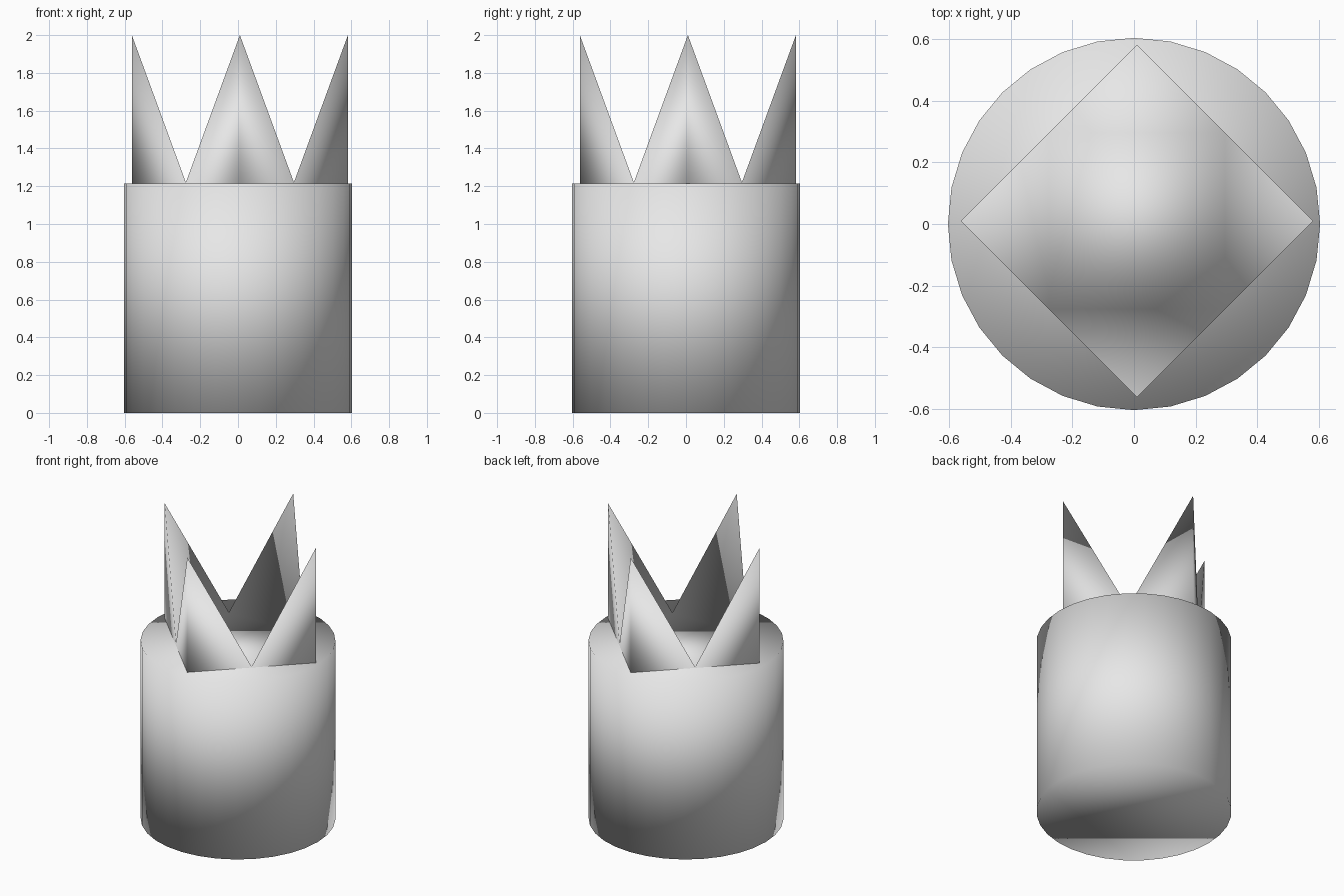
import bpy, bmesh, math

cube = bpy.data.objects.get("Cube")
if cube:
    bpy.data.objects.remove(cube)

RADIUS, HEIGHT, TIP = 0.604, 1.215, 2.0
SPIKE_RADIUS, OFFSET = 0.572, 0.01

grey = bpy.data.materials.new("plain grey")
grey.use_nodes = True
grey.diffuse_color = (0.8, 0.8, 0.8, 1)
grey.node_tree.nodes["Principled BSDF"].inputs["Base Color"].default_value = (0.8, 0.8, 0.8, 1)


def add_object(name, bm):
    bmesh.ops.recalc_face_normals(bm, faces=bm.faces)
    for face in bm.faces:
        face.smooth = True
    mesh = bpy.data.meshes.new(name)
    bm.to_mesh(mesh)
    bm.free()
    mesh.materials.append(grey)
    obj = bpy.data.objects.new(name, mesh)
    bpy.context.collection.objects.link(obj)
    return obj


# Solid round drum, smooth over its caps
bm = bmesh.new()
bmesh.ops.create_cone(bm, cap_ends=True, segments=32, radius1=RADIUS,
                      radius2=RADIUS, depth=HEIGHT)
bmesh.ops.translate(bm, verts=bm.verts, vec=(0, 0, HEIGHT / 2))
add_object("drum", bm)

# Square crown: a pointed spike on each corner, notched halfway along each side
bm = bmesh.new()
corners = []
for i in range(4):
    a = i * math.pi / 2
    corners.append((OFFSET + SPIKE_RADIUS * math.cos(a), OFFSET + SPIKE_RADIUS * math.sin(a)))
base = [bm.verts.new((x, y, HEIGHT - 0.02)) for x, y in corners]
tips = [bm.verts.new((x, y, TIP)) for x, y in corners]
notches = []
for i in range(4):
    (x0, y0), (x1, y1) = corners[i], corners[(i + 1) % 4]
    notches.append(bm.verts.new(((x0 + x1) / 2, (y0 + y1) / 2, HEIGHT + 0.005)))
for i in range(4):
    j = (i + 1) % 4
    bm.faces.new((base[i], notches[i], tips[i]))
    bm.faces.new((base[j], tips[j], notches[i]))
    bm.faces.new((base[i], base[j], notches[i]))
    bm.faces.new((tips[i], notches[i], notches[i - 1]))
bm.faces.new(notches)
bm.faces.new(base[::-1])
add_object("spiked_crown", bm)
